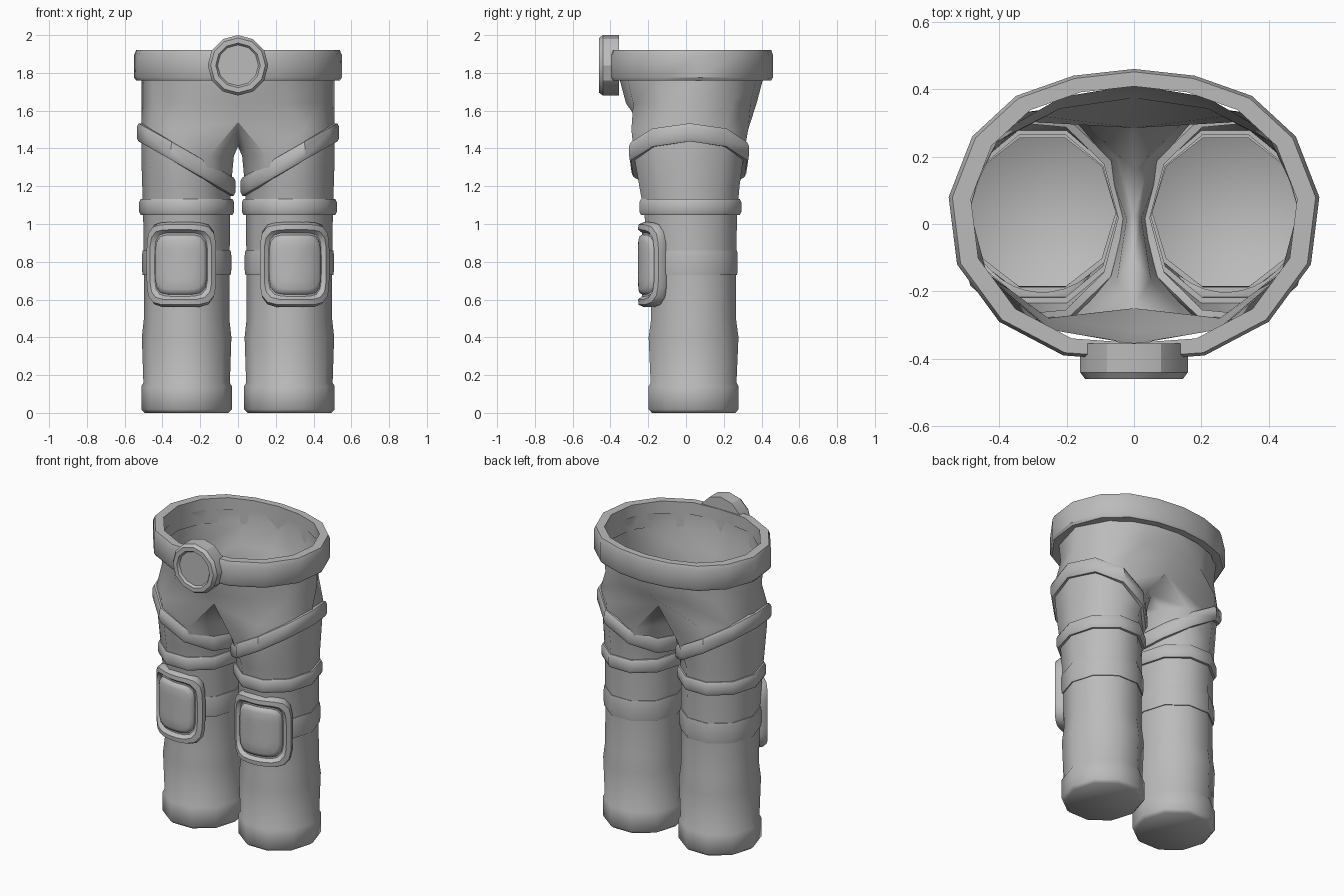
import bpy, bmesh, math
from mathutils import Vector

if "Cube" in bpy.data.objects:
    bpy.data.objects.remove(bpy.data.objects["Cube"])

grey = bpy.data.materials.new("grey_cloth")
grey.diffuse_color = (0.5, 0.5, 0.5, 1)
grey.use_nodes = True
grey.node_tree.nodes["Principled BSDF"].inputs["Base Color"].default_value = grey.diffuse_color

N = 10          # sides of a leg
CX = 0.272      # leg centre
# leg sections: height, x radius, y centre, y radius
LEG = [(0.0, .222, .04, .232), (.018, .24, .04, .25), (.14, .24, .04, .25),
       (.16, .229, .04, .239), (.40, .237, .04, .25), (.50, .226, .04, .236),
       (.75, .227, .036, .24), (1.05, .23, .025, .258), (1.2, .235, .018, .279),
       (1.36, .24, .015, .305), (1.5, .24, .02, .325)]
# half outline of the waist, front to back
WAIST = [(0, -.405), (.21, -.39), (.40, -.29), (.525, -.12), (.55, .08),
         (.48, .26), (.35, .38), (.18, .44), (0, .46)]


def finish(name, bm, mirror=True, angle=35):
    bmesh.ops.recalc_face_normals(bm, faces=bm.faces)
    me = bpy.data.meshes.new(name)
    bm.to_mesh(me)
    bm.free()
    me.materials.append(grey)
    me.shade_smooth()
    me.set_sharp_from_angle(angle=math.radians(angle))
    ob = bpy.data.objects.new(name, me)
    bpy.context.collection.objects.link(ob)
    if mirror:
        m = ob.modifiers.new("mirror", 'MIRROR')
        m.use_clip = True
        m.merge_threshold = 0.0005
    return ob


def bridge(bm, a, b, closed=True):
    n = len(a)
    for i in range(n if closed else n - 1):
        j = (i + 1) % n
        bm.faces.new((a[i], a[j], b[j], b[i]))


def ring(bm, pts):
    return [bm.verts.new(p) for p in pts]


def leg_point(z, ang, off=0.0):
    """Point on the leg surface at a height and angle, pushed out by off."""
    z = min(max(z, 0), 1.5)
    for p, q in zip(LEG, LEG[1:]):
        if z <= q[0]:
            t = (z - p[0]) / (q[0] - p[0])
            rx, cy, ry = (p[k] + (q[k] - p[k]) * t for k in (1, 2, 3))
            break
    return Vector((CX + (rx + off) * math.cos(ang), cy + (ry + off) * math.sin(ang), z))


ANG = [math.radians(-108 + 36 * k) for k in range(N)]

# trousers: leg tube, crotch saddle, then half rings up to the waist
bm = bmesh.new()
prev = None
for sec in LEG[:-1]:
    pts = [leg_point(sec[0], a) for a in ANG]
    if sec[0] == 1.36:                      # pull inner side towards the crotch
        for k, x in ((0, .15), (6, .15), (7, .05), (8, .022), (9, .05)):
            pts[k].x = x
    cur = ring(bm, pts)
    if prev:
        bridge(bm, prev, cur)
    else:
        bm.faces.new(cur)
    prev = cur
saddle = [leg_point(1.5, a) for a in ANG]
for k, p in ((0, (0, -.25, 1.54)), (6, (0, .285, 1.54)), (7, (0, .16, 1.45)),
             (8, (0, .03, 1.41)), (9, (0, -.11, 1.45))):
    saddle[k] = Vector(p)
cur = ring(bm, saddle)
bridge(bm, prev, cur)
prev = cur[:7]
for z, sx, sy in ((1.64, .93, .80), (1.77, .93, .88), (1.85, .90, .89)):
    pts = []
    for k in range(7):
        t = k * 8 / 6
        i = min(int(t), 7)
        p = Vector(WAIST[i]).lerp(Vector(WAIST[i + 1]), t - i)
        pts.append((p.x * sx, .03 + (p.y - .03) * sy, z))
    cur = ring(bm, pts)
    bridge(bm, prev, cur, False)
    prev = cur
finish("trousers", bm, angle=50)

# belt: closed tube along the waist outline
bm = bmesh.new()
outline = WAIST + [(-x, y) for x, y in WAIST[-2:0:-1]]
section = [(.88, 1.76), (.98, 1.76), (1, 1.775), (1, 1.895), (.98, 1.92), (.88, 1.92)]
rings = [ring(bm, [(x * s, .03 + (y - .03) * s, z) for x, y in outline]) for s, z in section]
for a, b in zip(rings, rings[1:] + rings[:1]):
    bridge(bm, a, b)
finish("belt", bm, False)

# round buckle with a raised rim
bm = bmesh.new()
rings = []
for r, y in ((.16, -.355), (.16, -.44), (.145, -.46), (.118, -.46), (.108, -.445)):
    rings.append(ring(bm, [(r * math.sin(k * math.tau / 12), y, 1.84 + r * math.cos(k * math.tau / 12))
                           for k in range(12)]))
for a, b in zip(rings, rings[1:]):
    bridge(bm, a, b)
bm.faces.new(rings[0])
bm.faces.new(rings[-1])
finish("buckle", bm, False, 30)


# bands around the legs
def band(name, height, h, out):
    bm = bmesh.new()
    sec = [(-.01, -h), (out * .6, -h), (out, -h * .6), (out, h * .6), (out * .6, h), (-.01, h)]
    rings = []
    for off, dz in sec:
        pts = []
        for a in ANG:
            z = height(leg_point(1.3, a).x)
            p = leg_point(z, a, off)
            p.z = z + dz
            pts.append(p)
        rings.append(ring(bm, pts))
    for a, b in zip(rings, rings[1:] + rings[:1]):
        bridge(bm, a, b)
    finish(name, bm, angle=40)


band("knee_strap", lambda x: .795, .065, .009)
band("thigh_band", lambda x: 1.09, .042, .02)
band("diagonal_strap", lambda x: 1.195 + .29 * (x - .03) / .48, .048, .024)

# knee pads: concentric rounded rectangles wrapped onto the leg
bm = bmesh.new()
M = 32
rings = []
for hw, hh, off in ((47, .225, 0), (47, .225, .022), (43, .212, .05), (37, .185, .052),
                    (34, .168, .03), (33, .158, .03), (31, .15, .043), (27, .13, .05),
                    (15, .08, .052), (4, .03, .052)):
    pts = []
    for k in range(M):
        t = (k + .5) * math.tau / M
        c, s = math.cos(t), math.sin(t)
        r = (abs(c) ** 5 + abs(s) ** 5) ** -.2
        a = math.radians(-90 + 8 + hw * r * c)
        p = leg_point(.785, a, off - .005)
        p.z = .785 + hh * r * s
        pts.append(p)
    rings.append(ring(bm, pts))
for a, b in zip(rings, rings[1:]):
    bridge(bm, a, b)
bm.faces.new(rings[-1])
finish("knee_pad", bm, angle=40)
